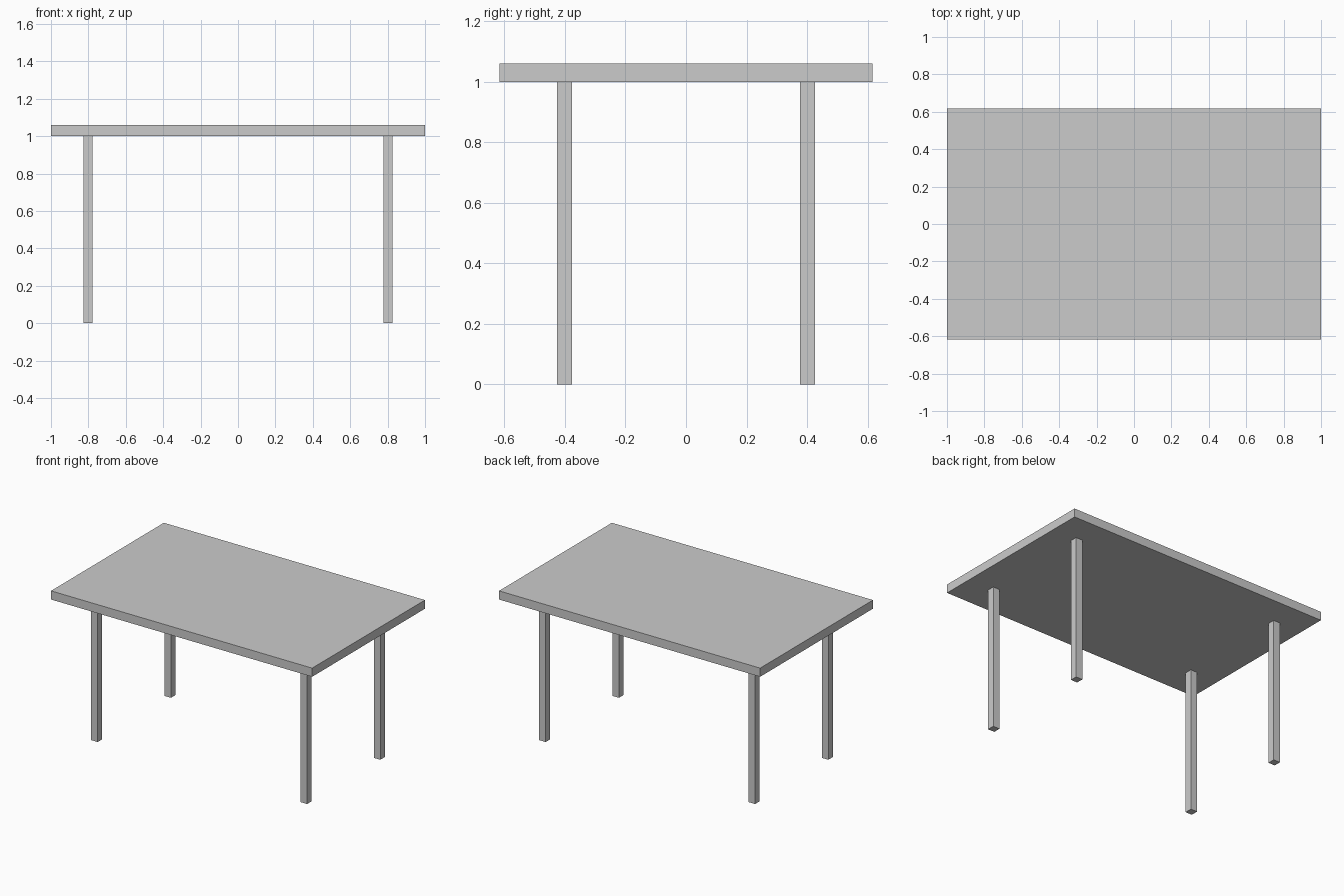
import bpy

if "Cube" in bpy.data.objects:
    bpy.data.objects.remove(bpy.data.objects["Cube"])


def box(name, center, size):
    """Axis-aligned box with its dimensions baked into the mesh."""
    bpy.ops.mesh.primitive_cube_add(size=1, location=center)
    obj = bpy.context.object
    obj.name = name
    obj.scale = size
    bpy.ops.object.transform_apply(location=False, rotation=False, scale=True)
    return obj


LEG_HEIGHT = 1.0
LEG_WIDTH = 0.05
TOP_THICKNESS = 0.06

# Tabletop slab
box("tabletop", (0, 0, LEG_HEIGHT + TOP_THICKNESS / 2), (2.0, 1.234, TOP_THICKNESS))

# Four square legs, inset from the corners
for side, sx in (("left", -1), ("right", 1)):
    for end, sy in (("front", -1), ("back", 1)):
        box(f"{end}_{side}_leg", (sx * 0.802, sy * 0.401, LEG_HEIGHT / 2),
            (LEG_WIDTH, LEG_WIDTH, LEG_HEIGHT))
